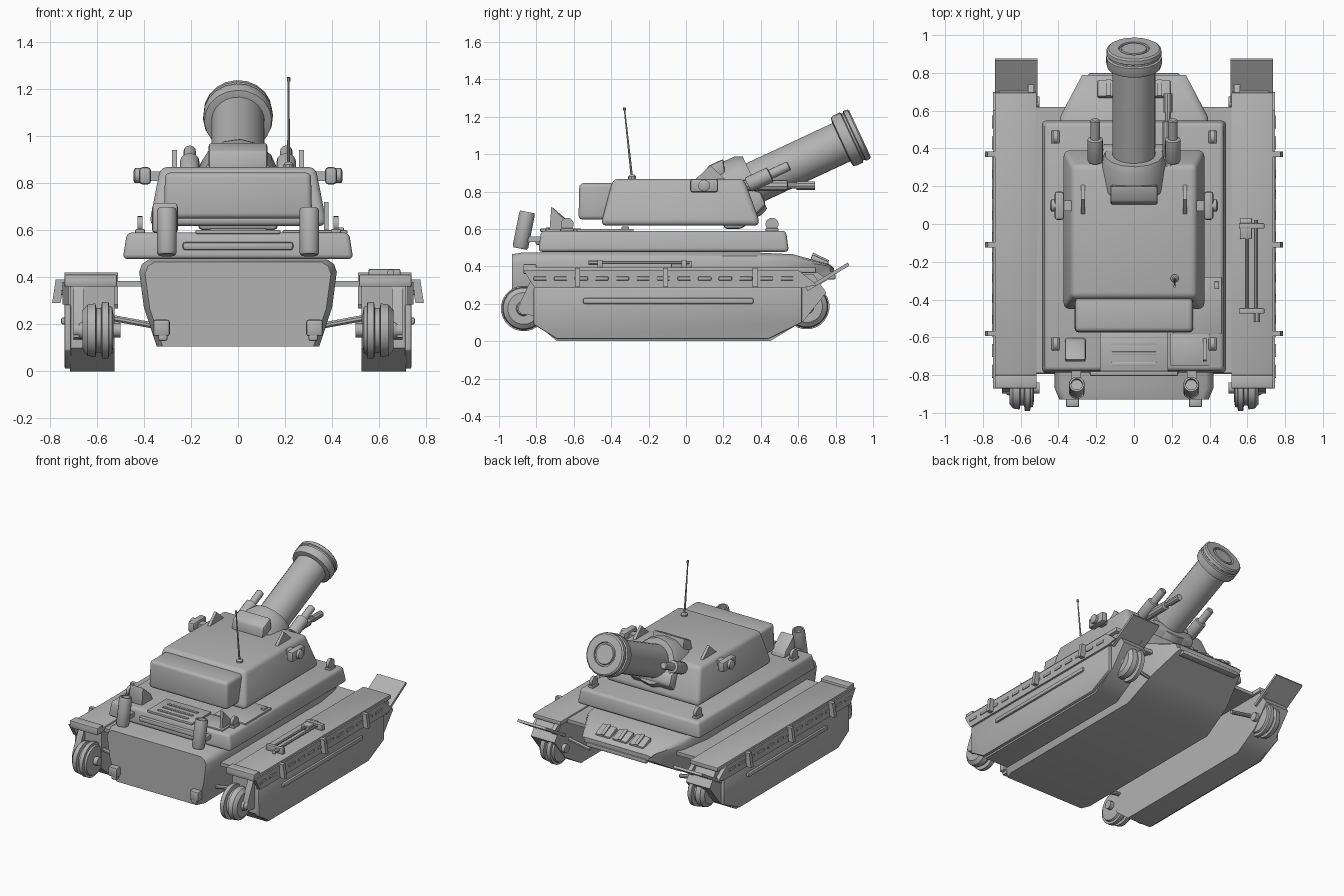
import bpy, bmesh, math
from mathutils import Vector

if "Cube" in bpy.data.objects:
    bpy.data.objects.remove(bpy.data.objects["Cube"])

grey = bpy.data.materials.new("plain_grey")
grey.diffuse_color = (0.45, 0.45, 0.45, 1)
grey.use_nodes = True
grey.node_tree.nodes["Principled BSDF"].inputs["Base Color"].default_value = grey.diffuse_color


def finish(name, bm, bevel=0, seg=2, mirror=False):
    """Bevel, smooth by angle, and optionally mirror across x = 0."""
    bmesh.ops.recalc_face_normals(bm, faces=bm.faces)
    if bevel:
        es = [e for e in bm.edges if e.calc_face_angle(0) > 0.5]
        bmesh.ops.bevel(bm, geom=es, offset=bevel, segments=seg, profile=0.5, affect='EDGES')
    me = bpy.data.meshes.new(name)
    bm.to_mesh(me)
    bm.free()
    me.materials.append(grey)
    for p in me.polygons:
        p.use_smooth = True
    me.set_sharp_from_angle(angle=math.radians(35))
    ob = bpy.data.objects.new(name, me)
    bpy.context.collection.objects.link(ob)
    if mirror:
        ob.modifiers.new("mirror", 'MIRROR')
    return ob


def loft(name, rings, **kw):
    """Skin a list of equal-length rings of points and cap both ends."""
    bm = bmesh.new()
    vs = [[bm.verts.new(p) for p in r] for r in rings]
    n = len(vs[0])
    for a, b in zip(vs, vs[1:]):
        for i in range(n):
            bm.faces.new((a[i], a[(i + 1) % n], b[(i + 1) % n], b[i]))
    bm.faces.new(vs[0])
    bm.faces.new(vs[-1][::-1])
    return finish(name, bm, **kw)


def rect(x0, x1, y0, y1, z):
    return [(x0, y0, z), (x1, y0, z), (x1, y1, z), (x0, y1, z)]


def box(name, x, y, z, **kw):
    return loft(name, [rect(*x, *y, z[0]), rect(*x, *y, z[1])], **kw)


def prism(name, prof, x, **kw):
    """Extrude a (y, z) outline along x."""
    return loft(name, [[(v, y, zz) for y, zz in prof] for v in x], **kw)


def turned(name, origin, axis, prof, n=16, **kw):
    """Round part: profile of (distance along axis, radius)."""
    o, d = Vector(origin), Vector(axis).normalized()
    u = d.orthogonal().normalized()
    w = d.cross(u)
    rings = [[o + d * t + (u * math.cos(a) + w * math.sin(a)) * r
              for a in (2 * math.pi * (i + .5) / n for i in range(n))] for t, r in prof]
    return loft(name, rings, **kw)


# Hull: rounded cross-sections (y, bottom z, top z, half width bottom, half width top)
def section(y, zb, zt, wb, wt):
    h = zt - zb
    half = [(wb, zb), (wt - .02, zb + h * .45), (wt, zt - h * .14), (wt - .012, zt - h * .05), (wt - .04, zt)]
    return [(x, y, z) for x, z in half] + [(-x, y, z) for x, z in half[::-1]]


loft("hull", [section(*s) for s in (
    (-.93, .105, .465, .32, .395), (-.87, .105, .475, .345, .42), (.35, .105, .475, .345, .42),
    (.57, .22, .465, .33, .39), (.77, .345, .41, .27, .285), (.79, .355, .39, .26, .275))])
box("nose_beam", (-.24, .24), (.75, .8), (.33, .36), bevel=.008)
for i in (-1, 0, 1):
    prism("nose_spare_link", [(.665, .435), (.755, .395), (.765, .425), (.675, .465)],
          (i * .135 - .058, i * .135 + .058), bevel=.008)
    prism("nose_link_rib", [(.675, .46), (.76, .42), (.765, .432), (.68, .474)],
          (i * .135 - .012, i * .135 + .012))
box("hull_front_lamp", (.29, .36), (-.97, -.92), (.15, .22), bevel=.01, mirror=True)
box("hull_lamp_foot", (.3, .34), (-.965, -.92), (.13, .16), bevel=.008, mirror=True)

# Upper deck with its fittings
loft("upper_deck", [rect(-.49, .49, -.79, .55, .478), rect(-.472, .472, -.775, .535, .59)], bevel=.02, seg=3)
box("deck_front_bar", (-.235, .235), (-.805, -.77), (.515, .55), bevel=.012)
box("engine_cover", (-.18, .18), (-.78, -.56), (.585, .602), bevel=.004)
for y in (-.74, -.685, -.63):
    box("engine_grille_bar", (-.12, .12), (y - .009, y + .009), (.6, .609), bevel=.003)
box("side_access_plate", (.21, .465), (-.58, -.28), (.585, .6), bevel=.004)
box("side_plate_latch", (.425, .45), (-.345, -.305), (.598, .612), bevel=.003)
box("rear_access_plate", (.19, .4), (-.75, -.585), (.585, .6), bevel=.004)
prism("deck_wedge_box", [(-.73, .59), (-.6, .59), (-.62, .635), (-.72, .72)], (-.365, -.255), bevel=.012)
prism("deck_fin", [(-.73, .59), (-.6, .59), (-.62, .62), (-.72, .72)], (.365, .385))
for y in (-.635, .46):
    turned("lifting_eye", (.405, y, .625), (1, 0, 0), [(0, .035), (.022, .035)], n=14, mirror=True)
    box("lifting_eye_base", (.395, .437), (y - .035, y + .035), (.585, .605), bevel=.006, mirror=True)
turned("exhaust_pipe", (.303, -.887, .495), (0, .04, .2),
       [(0, .036), (.012, .043), (.185, .043), (.2, .04), (.2, .03), (.17, .03)], mirror=True)
box("exhaust_bracket", (.28, .33), (-.88, -.77), (.53, .56), mirror=True)

# Turret
loft("turret", [rect(-.375, .375, -.455, .395, .618), rect(-.37, .37, -.445, .385, .665),
                rect(-.33, .33, -.39, .31, .868)], bevel=.028, seg=3)
loft("turret_bustle", [rect(-.315, .315, -.575, -.38, .65), rect(-.31, .31, -.57, -.38, .845)], bevel=.022, seg=3)
prism("turret_fin", [(.05, .865), (.21, .865), (.19, .885), (.13, .94)], (.26, .28), mirror=True)
box("side_light_arm", (.32, .385), (.07, .125), (.81, .85), mirror=True)
box("side_light", (.37, .42), (.022, .172), (.795, .868), bevel=.014, mirror=True)
turned("side_light_lens", (.41, .097, .832), (1, 0, 0), [(0, .032), (.028, .032), (.034, .02)], n=12, mirror=True)
turned("antenna_base", (.215, -.288, .86), (0, 0, 1), [(0, .022), (.02, .022), (.03, .012)], n=10)
turned("antenna_rod", (.215, -.29, .88), (0, -.04, .37), [(0, .007), (.355, .004), (.355, .008), (.372, .008)], n=8)

# Gun, tilted upwards; profiles run back from the muzzle face
A = math.radians(25)
M, D = (0, .93, 1.11), (0, math.cos(A), math.sin(A))
turned("gun_barrel", M, D, [(-.8, .113), (-.08, .113)], n=24)
turned("muzzle_ring", M, D, [(-.11, .12), (-.105, .143), (-.085, .148), (-.05, .148), (-.045, .138), (-.035, .138),
       (-.03, .147), (-.008, .145), (0, .135), (0, .082), (-.012, .08), (-.012, .07), (0, .066)], n=20)
turned("gun_collar", M, D, [(-.82, .15), (-.8, .175), (-.66, .172), (-.62, .155), (-.62, .11)], n=14)
prism("gun_cradle", [(.2, .6), (.3, .6), (.43, .73), (.4, .8), (.2, .85)], (-.17, .17), bevel=.02)
prism("sight_hood", [(.1, .86), (.21, .88), (.2, .975), (.115, .935)], (-.125, .125), bevel=.012)
turned("smoke_launcher", (.205, .33, .835), (0, .906, .423),
       [(0, .036), (.01, .042), (.13, .042), (.135, .026), (.24, .026), (.245, .02)], n=12, mirror=True)
turned("coaxial_gun", (.18, .3, .832), (0, 1, 0),
       [(0, .03), (.24, .03), (.245, .017), (.29, .017), (.29, .023), (.39, .023)], n=10)

# Track units
prism("track_unit", [(-.81, .36), (-.81, .1), (-.69, 0), (.45, 0), (.63, .11), (.75, .26), (.68, .36)],
      (.525, .715), mirror=True)
prism("lower_skirt", [(-.815, .285), (-.815, .09), (-.69, .012), (.44, .012), (.62, .1), (.62, .285)],
      (.71, .737), bevel=.006, mirror=True)
box("skirt_rail", (.73, .752), (-.55, .36), (.2, .23), bevel=.008, mirror=True)
prism("upper_skirt", [(-.87, .38), (-.81, .285), (.62, .285), (.7, .3), (.6, .38)], (.72, .747), mirror=True)
for i in range(13):
    y = -.78 + i * .11
    box("skirt_slot", (.74, .753), (y - .035, y + .035), (.325, .345), bevel=.004, mirror=True)
for y in (-.58, -.11, .37):
    loft("skirt_clip", [rect(.755, .79, y - .014, y + .014, .29), rect(.735, .775, y - .014, y + .014, .39)],
         mirror=True)
box("fender", (.515, .737), (-.87, .695), (.365, .395), bevel=.005, mirror=True)
box("fender_end_lip", (.515, .737), (-.87, -.8), (.36, .412), bevel=.006, mirror=True)
box("fender_bridge", (.36, .525), (-.79, .62), (.36, .385), mirror=True)
prism("mud_flap", [(.64, .285), (.65, .268), (.875, .405), (.865, .42)], (.51, .737), mirror=True)
prism("flap_bracket", [(.58, .37), (.7, .37), (.76, .33), (.68, .28)], (.53, .56), mirror=True)

# End wheels with arms to the hull
for y, z in ((-.868, .175), (.645, .185)):
    turned("end_wheel", (.53, y, z), (1, 0, 0), [(0, .07), (.005, .1), (.018, .105), (.02, .122), (.048, .122),
           (.052, .095), (.072, .095), (.076, .115), (.11, .11), (.13, .085), (.13, .04), (.145, .035)],
           n=24, mirror=True)
    turned("wheel_arm", (.36, y * .9, .195), (.19, 0, .035), [(0, .014), (.2, .014)], n=8, mirror=True)
    turned("wheel_axle", (.5, y, z), (1, 0, 0), [(0, .03), (.2, .03)], n=12, mirror=True)
    s = math.copysign(1, y)
    prism("wheel_guard", [(y + s * .02, z + .03), (y + s * .02, z - .03), (y - s * .25, z - .06), (y - s * .22, .37),
          (y - s * .06, .37)], (.655, .7), mirror=True)

# Tool rack on the right fender
for x in (.598, .645):
    turned("tool_rod", (x, -.47, .42), (0, 1, 0), [(0, .009), (.49, .009)], n=8)
box("tool_head", (.56, .625), (-.08, .03), (.393, .43), bevel=.006)
for y in (-.46, -.01):
    box("tool_clamp", (.555, .69), (y - .014, y + .014), (.393, .435), bevel=.004)
turned("tool_tip", (.65, -.52, .42), (0, 1, 0), [(0, .015), (.06, .015)], n=8)
